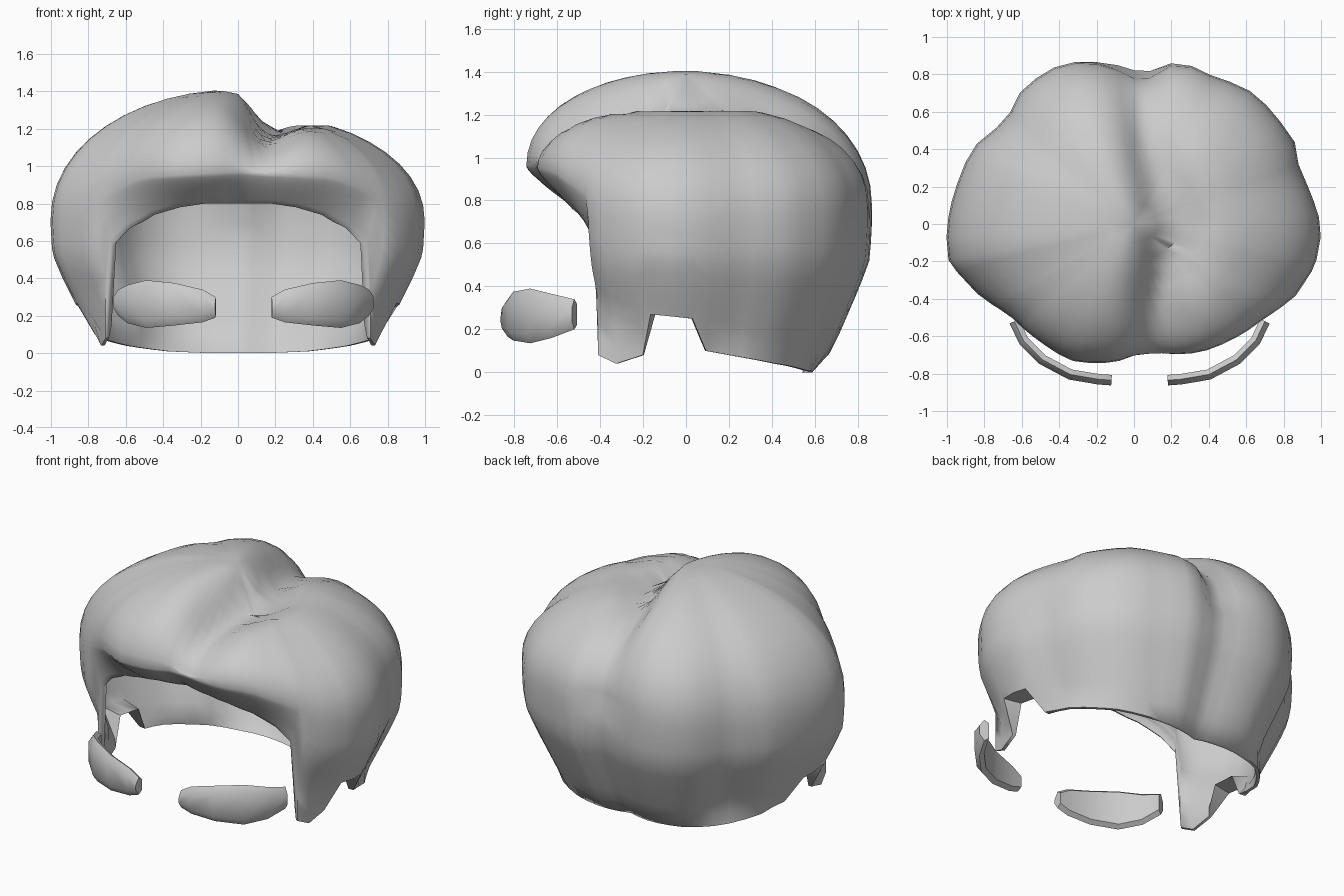
import bpy, bmesh
from math import sin, cos, pi, atan2, hypot, radians, degrees, exp, sqrt

if "Cube" in bpy.data.objects:
    bpy.data.objects.remove(bpy.data.objects["Cube"])


def interp(table, x):
    if x <= table[0][0]:
        return table[0][1]
    for (a, va), (b, vb) in zip(table, table[1:]):
        if x <= b:
            return va + (vb - va) * (x - a) / (b - a)
    return table[-1][1]


def polar(points):
    """Outline points -> (angle from front, radius) table, wrapped both ways."""
    t = sorted((degrees(atan2(x, -y)), hypot(x, y)) for x, y in points)
    return [(t[-1][0] - 360, t[-1][1])] + t + [(t[0][0] + 360, t[0][1])]


def finish(bm, name, angle):
    bmesh.ops.recalc_face_normals(bm, faces=bm.faces)
    me = bpy.data.meshes.new(name)
    bm.to_mesh(me)
    bm.free()
    ob = bpy.data.objects.new(name, me)
    bpy.context.collection.objects.link(ob)
    bpy.ops.object.select_all(action='DESELECT')
    ob.select_set(True)
    bpy.context.view_layer.objects.active = ob
    bpy.ops.object.shade_smooth_by_angle(angle=radians(angle))
    return ob


# Lumpy outer outline and head-shaped opening, seen from above
OUTER = polar([(1, -.01), (.95, .15), (.88, .3), (.87, .42), (.78, .55), (.64, .7),
               (.42, .79), (.24, .87), (.05, .8), (-.05, .84), (-.38, .86), (-.6, .72),
               (-.68, .55), (-.86, .41), (-.94, .23), (-1, -.02), (-1, -.18),
               (-.83, -.38), (-.67, -.48), (-.5, -.63), (-.34, -.73), (0, -.72),
               (.3, -.7), (.5, -.63), (.7, -.5), (.9, -.35), (.99, -.15)])
half = [(.72, 0), (.7, .25), (.52, .47), (.69, -.4), (.5, -.47)]
INNER = polar(half + [(-x, y) for x, y in half] + [(0, .54), (0, -.5)])

# Lower edge: fringe, sideburn, ear notch, nape (angle from front, height)
RIM = [(0, .8), (18, .8), (30, .78), (42, .74), (52, .67), (58, .58), (60, .08),
       (66, .04), (75, .08), (79, .27), (92, .25), (97, .1), (110, .07),
       (125, .04), (145, .01), (165, 0), (180, 0)]
EQUATOR = [(0, .97), (40, .94), (58, .84), (66, .74), (90, .7), (180, .8)]
TAPER = [(0, .64), (.04, .72), (.1, .785), (.25, .86), (.4, .935), (.53, .99), (.7, 1)]
PARTING = [(-.8, .12), (-.4, .13), (-.2, .17), (0, .2), (.4, .08), (.85, .02)]
DEPTH = [(-.7, .17), (-.2, .2), (.2, .17), (.8, .1)]
TOP = 1.41


def dome_point(phi, t):
    """Top of the hair, with a parting and a lower right lobe."""
    R, ze = interp(OUTER, phi), interp(EQUATOR, abs(phi))
    r, c = R * sin(t * pi / 2), max(0, cos(t * pi / 2))
    x, y = r * sin(radians(phi)), -r * cos(radians(phi))
    d = x - interp(PARTING, y)
    groove = exp(-(d / .14) ** 2)
    right = min(1, max(0, (d + .12) / .3))
    z = ze + (TOP - ze) * c ** .95 - interp(DEPTH, y) * groove * sqrt(c) - .12 * right * c
    k = 1 - .05 * groove * t
    return x * k, y * k, z


def column(phi):
    p = abs(phi)
    R, ri = interp(OUTER, phi), interp(INNER, phi)
    ze, zr = interp(EQUATOR, p), interp(RIM, p)
    pts = [dome_point(phi, i / 12) for i in range(1, 13)]
    ex, ey, _ = pts[-1]
    k = hypot(ex, ey) / R

    def at(r, z):
        pts.append((r * sin(radians(phi)), -r * cos(radians(phi)), z))
    for i in range(1, 10):                      # outer wall or fringe underside
        s = i / 9
        z = ze + (zr - ze) * s
        if p < 59:
            r = R * k + (ri + .01 - R * k) * s ** 1.3
        else:
            r = max(R * interp(TAPER, z), ri + .02)
        at(r, z)
    # inner wall follows the outside as a thin shell
    outer = pts[:]
    at(ri, zr)
    for x, y, z in reversed(outer[:-1]):
        r = hypot(x, y)
        pts.append((x * .955, y * .955, z + .025 if p < 59 and r > ri and z < ze
                    else z - .04 * (1 - min(1, max(0, r / R))) - .01))
    return pts


# Hair shell
right_phis = [6, 12, 18, 24, 30, 36, 42, 47, 52, 58, 60, 66, 75, 79, 86, 92, 97,
              103, 110, 117, 125, 132, 139, 146, 153, 160, 167, 174]
phis = [-p for p in reversed(right_phis)] + [0] + right_phis + [180]
bm = bmesh.new()
cols = [[bm.verts.new(v) for v in column(p)] for p in phis]
top = dome_point(0, 0)
crown = bm.verts.new(top)
inner_crown = bm.verts.new((0, 0, top[2] - .05))
for a, b in zip(cols, cols[1:] + cols[:1]):
    bm.faces.new((crown, a[0], b[0]))
    bm.faces.new((inner_crown, b[-1], a[-1]))
    for i in range(len(a) - 1):
        bm.faces.new((a[i], a[i + 1], b[i + 1], b[i]))
finish(bm, "hair", 60)

# Eyebrows: curved plates (x, y, low, high), mirrored
BROW = [(.18, -.835, .19, .3), (.25, -.83, .165, .34), (.4, -.805, .148, .375),
        (.55, -.725, .135, .39), (.65, -.625, .16, .365), (.7, -.52, .2, .34)]


def brow(name, mirror):
    bm = bmesh.new()
    rings = []
    for i, (x, y, lo, hi) in enumerate(BROW):
        a, b = BROW[max(i - 1, 0)], BROW[min(i + 1, len(BROW) - 1)]
        tx, ty = b[0] - a[0], b[1] - a[1]
        n = hypot(tx, ty)
        ox, oy = ty / n * .028, -tx / n * .028
        ring = []
        for s, z in ((-1, lo + .02), (0, lo), (1, lo + .04), (1, hi - .04), (0, hi), (-1, hi - .02)):
            px = x + ox * s
            ring.append(bm.verts.new((.06 - px if mirror else px, y + oy * s, z)))
        rings.append(ring)
    for r, q in zip(rings, rings[1:]):
        for j in range(6):
            bm.faces.new((r[j], r[(j + 1) % 6], q[(j + 1) % 6], q[j]))
    bm.faces.new(rings[0])
    bm.faces.new(rings[-1])
    finish(bm, name, 50)


brow("right_eyebrow", False)
brow("left_eyebrow", True)
